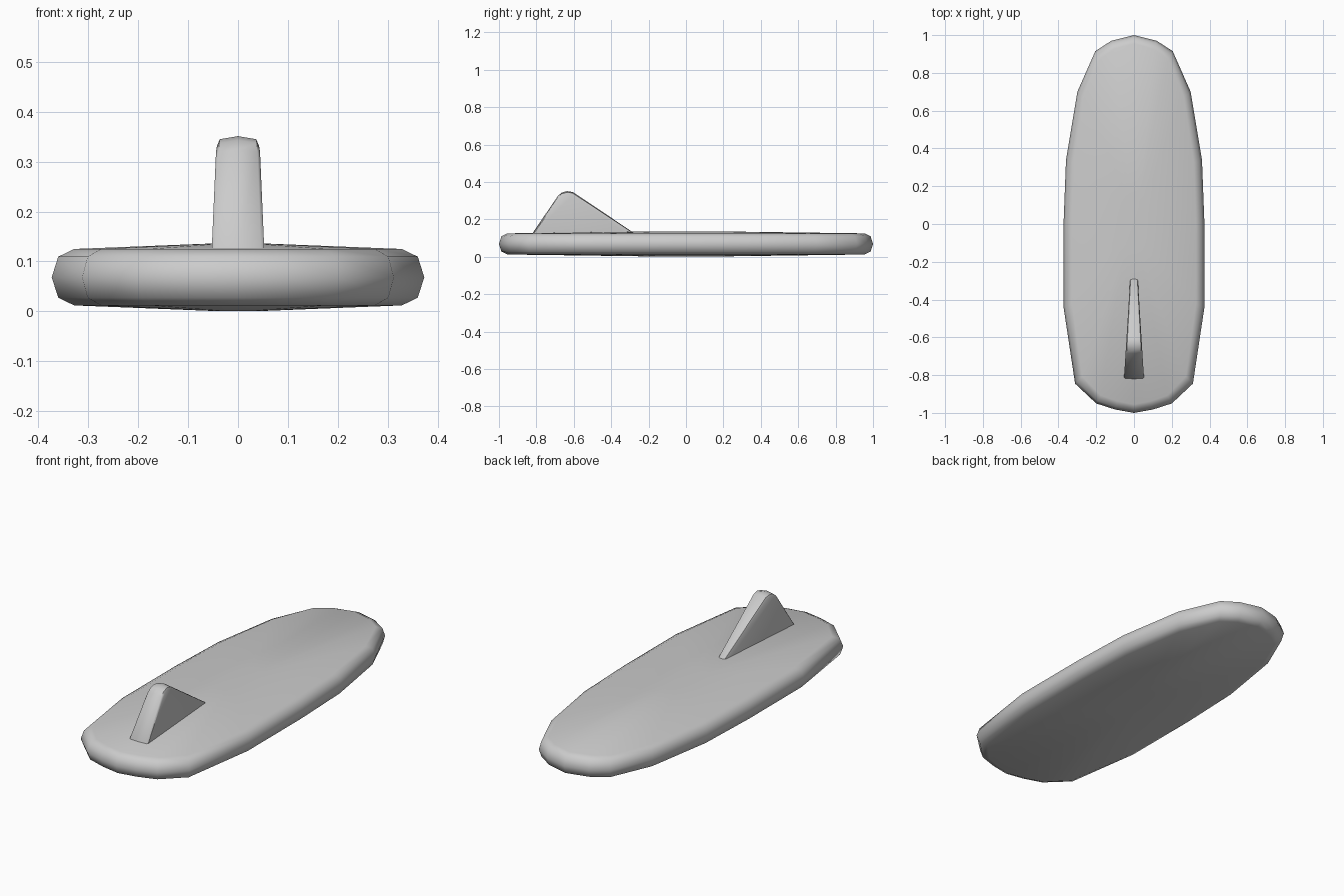
import bpy, bmesh

if "Cube" in bpy.data.objects:
    bpy.data.objects.remove(bpy.data.objects["Cube"])


def finish(name, bm, angle):
    bmesh.ops.recalc_face_normals(bm, faces=bm.faces[:])
    me = bpy.data.meshes.new(name)
    bm.to_mesh(me)
    bm.free()
    ob = bpy.data.objects.new(name, me)
    bpy.context.collection.objects.link(ob)
    bpy.ops.object.select_all(action='DESELECT')
    ob.select_set(True)
    bpy.context.view_layer.objects.active = ob
    bpy.ops.object.shade_smooth_by_angle(angle=angle)
    return ob


def bridge(bm, a, b, closed=True):
    n = len(a)
    for i in range(n if closed else n - 1):
        j = (i + 1) % n
        bm.faces.new((a[i], a[j], b[j], b[i]))


# Board: half outline mirrored, stacked as inset rings around a rounded edge
half = [(0.12, 0.97), (0.205, 0.915), (0.30, 0.70), (0.36, 0.34), (0.373, 0.0),
        (0.373, -0.44), (0.312, -0.845), (0.20, -0.95), (0.10, -0.982)]
outline = [(0, 1.0)] + half + [(0, -1.0)] + [(-x, y) for x, y in reversed(half)]
MID = 0.0685
rings = [(0.045, -0.0565), (0.013, -0.041), (0, 0), (0.013, 0.041), (0.045, 0.0565)]

bm = bmesh.new()
loops = []
for d, z in rings:
    sx, sy = 1 - d / 0.373, 1 - d
    loops.append([bm.verts.new((x * sx, y * sy, MID + z)) for x, y in outline])
for a, b in zip(loops, loops[1:]):
    bridge(bm, a, b)
# gently crowned deck and bottom
for ring, z in ((loops[0], 0.001), (loops[-1], 0.136)):
    inner = [bm.verts.new((x * 0.14, y * 0.14, z)) for x, y in outline]
    bridge(bm, ring, inner)
    bm.faces.new(inner)
finish("board", bm, 1.05)

# Fin: side profile whose thickness tapers towards the front, with eased edges
profile = [(-0.82, 0.10), (-0.82, 0.127), (-0.685, 0.325), (-0.665, 0.343),
           (-0.635, 0.351), (-0.605, 0.346), (-0.29, 0.135), (-0.28, 0.10)]
bm = bmesh.new()
rows = []
for f, s in ((-1, 0.93), (-0.87, 0.975), (0, 1), (0.87, 0.975), (1, 0.93)):
    row = []
    for y, z in profile:
        yy = -0.62 + (y + 0.62) * (s + 1) / 2
        zz = 0.10 + (z - 0.10) * s
        width = 0.02 + 0.033 * (-0.285 - yy) / 0.535
        row.append(bm.verts.new((f * width, yy, zz)))
    rows.append(row)
for a, b in zip(rows, rows[1:]):
    bridge(bm, a, b)
bm.faces.new(rows[0])
bm.faces.new(rows[-1])
finish("fin", bm, 0.7)
